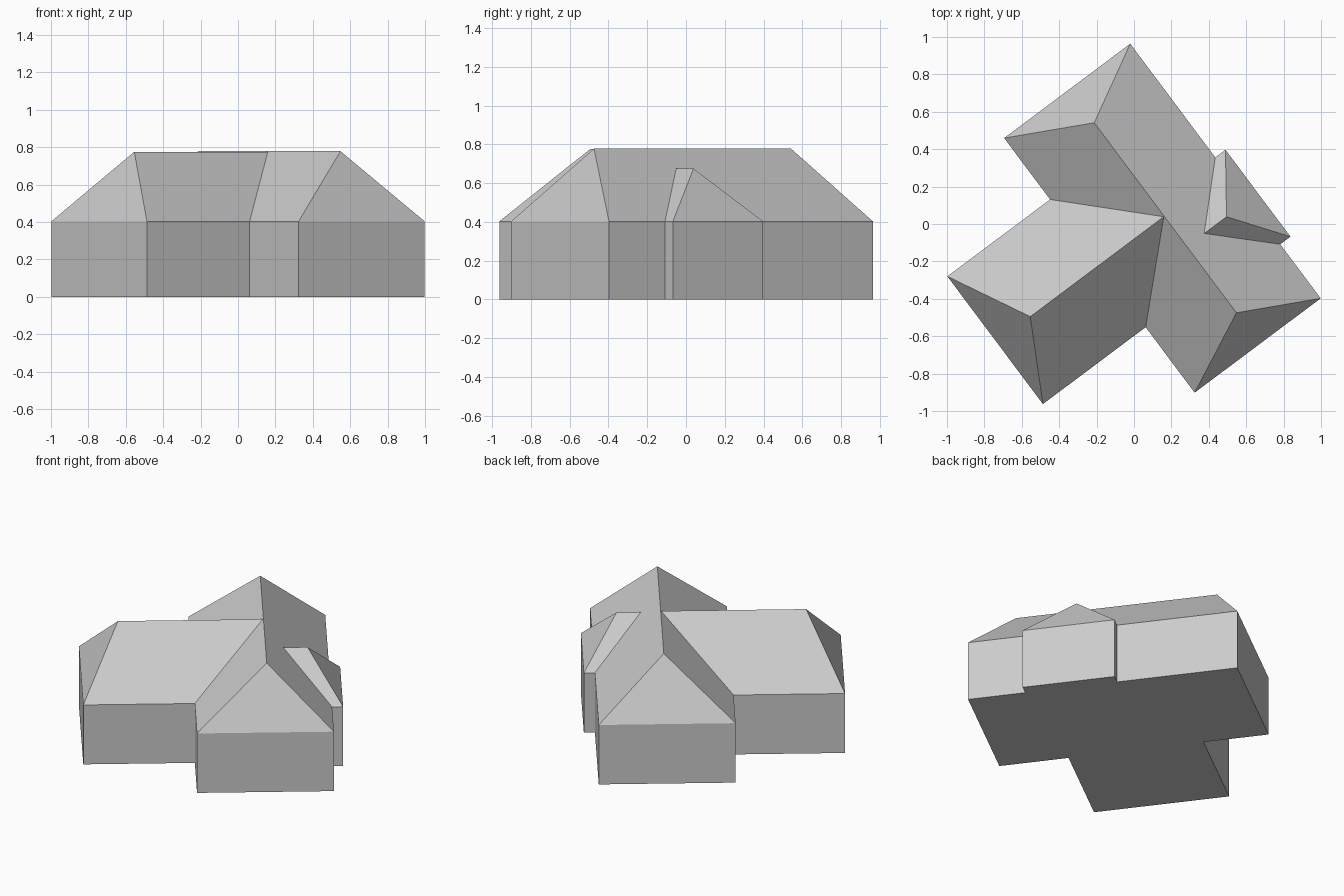
import bpy, bmesh, math
from mathutils import Matrix

cube = bpy.data.objects.get("Cube")
if cube:
    bpy.data.objects.remove(cube, do_unlink=True)

grey = bpy.data.materials.new("plain grey")
grey.use_nodes = True
colour = (0.6, 0.6, 0.6, 1)
grey.diffuse_color = colour
grey.node_tree.nodes["Principled BSDF"].inputs["Base Color"].default_value = colour

EAVE = 0.403
AXIS = math.radians(-53.2)      # heading of the main ridge
CENTRE = (0.152, 0.031, 0)


def hipped_block(name, length, width, ridge, ridge_side, ridge_z, turn=0, joined=False):
    """Walls, floor and hipped roof; a joined block is open where it meets the main house."""
    bm = bmesh.new()
    (l0, l1), (w0, w1) = length, width
    plan = [(l0, w0), (l1, w0), (l1, w1), (l0, w1)]
    base = [bm.verts.new((x, y, 0)) for x, y in plan]
    eave = [bm.verts.new((x, y, EAVE)) for x, y in plan]
    r0, r1 = [bm.verts.new((x, ridge_side, ridge_z)) for x in ridge]

    bm.faces.new(base[::-1])
    for i in range(3 if joined else 4):
        j = (i + 1) % 4
        bm.faces.new((base[i], base[j], eave[j], eave[i]))

    # two long slopes and the hip ends
    bm.faces.new((eave[0], eave[1], r1, r0))
    bm.faces.new((eave[2], eave[3], r0, r1))
    bm.faces.new((eave[1], eave[2], r1))
    if not joined:
        bm.faces.new((eave[3], eave[0], r0))

    place = Matrix.Translation(CENTRE) @ Matrix.Rotation(AXIS + math.radians(turn), 4, "Z")
    bm.transform(place)
    mesh = bpy.data.meshes.new(name)
    bm.to_mesh(mesh)
    bm.free()
    mesh.materials.append(grey)
    obj = bpy.data.objects.new(name, mesh)
    bpy.context.collection.objects.link(obj)
    return obj


# Long main house
hipped_block("main_house", (-0.85, 0.85), (-0.421, 0.421), (-0.627, 0.642), 0.014, 0.778)

# Large wing at right angles to it
hipped_block("side_wing", (0.421, 1.107), (-0.44, 0.413), (-0.014, 0.881), -0.002, 0.775,
             turn=-90, joined=True)

# Shallow bay on the opposite wall
hipped_block("shallow_bay", (0.421, 0.489), (-0.489, 0.091), (0.13, 0.279), -0.199, 0.675,
             turn=90, joined=True)
